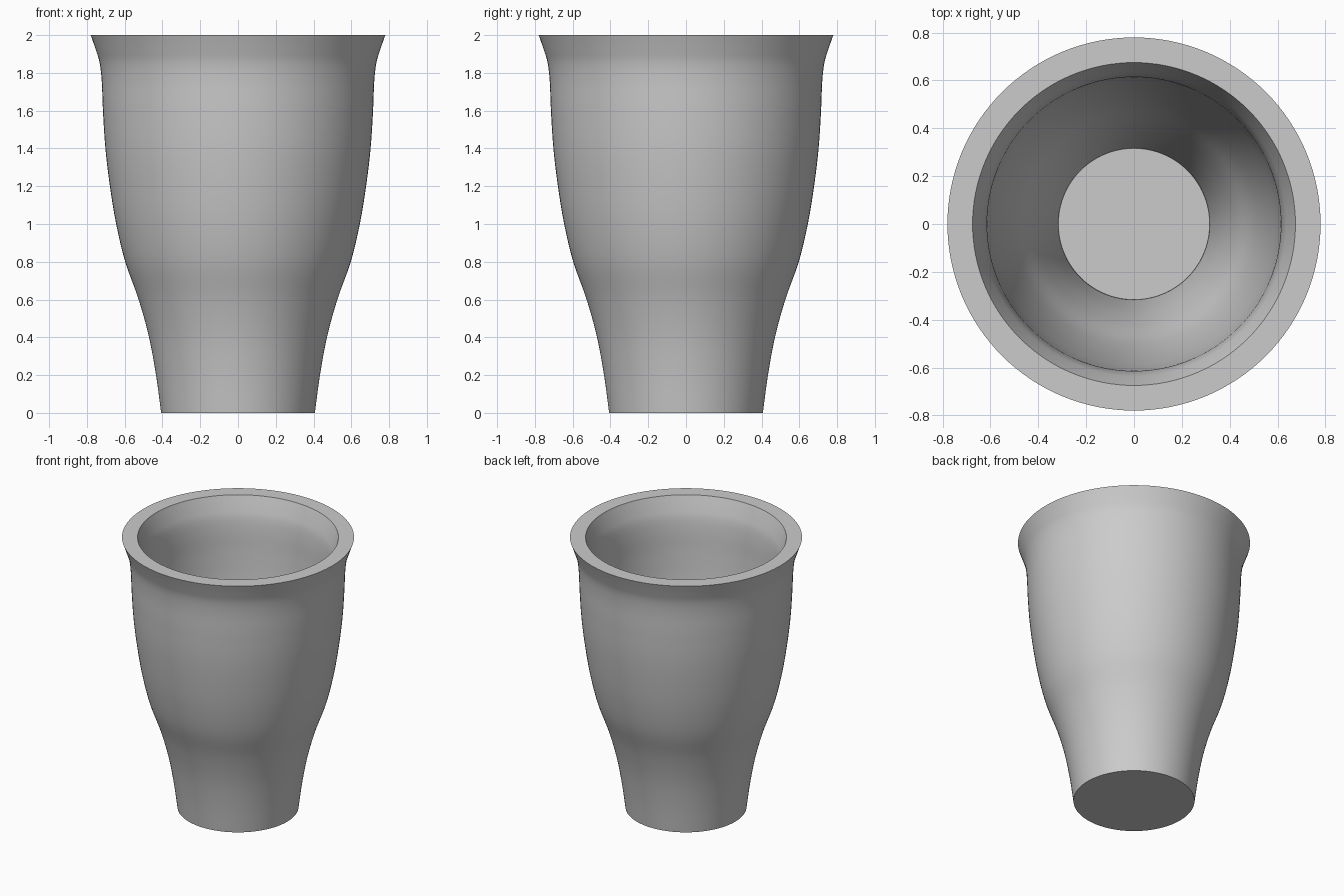
import bpy
import bmesh
import math

SEGMENTS = 128
WALL = 0.105
FLOOR = 0.1

cube = bpy.data.objects.get("Cube")
if cube:
    bpy.data.objects.remove(cube, do_unlink=True)

# Outer silhouette as (radius, height)
outer_points = [(0.407, 0), (0.434, 0.2), (0.471, 0.4), (0.526, 0.6), (0.597, 0.8),
                (0.645, 1), (0.678, 1.2), (0.702, 1.4), (0.715, 1.6), (0.721, 1.75),
                (0.732, 1.85), (0.752, 1.92), (0.78, 2)]


def smooth_profile(points, steps=5):
    """Catmull-Rom curve through the points."""
    padded = [points[0]] + points + [points[-1]]
    result = []
    for a, b, c, d in zip(padded, padded[1:], padded[2:], padded[3:]):
        for i in range(steps):
            t = i / steps
            result.append(tuple(
                q + t * (r - p) / 2 + t * t * (2 * p - 5 * q + 4 * r - s) / 2
                + t ** 3 * (3 * q - p - 3 * r + s) / 2
                for p, q, r, s in zip(a, b, c, d)))
    return result + [points[-1]]


# Closed-bottom wall: up the outside, over the rim, down the inside
outer = smooth_profile(outer_points)
inner = [(r - WALL, z) for r, z in outer if z > FLOOR + 0.01]
profile = outer + inner[::-1] + [(0.318, FLOOR)]

bm = bmesh.new()
rings = []
for r, z in profile:
    rings.append([bm.verts.new((r * math.cos(math.tau * i / SEGMENTS),
                                r * math.sin(math.tau * i / SEGMENTS), z))
                  for i in range(SEGMENTS)])
for low, high in zip(rings, rings[1:]):
    for i in range(SEGMENTS):
        j = (i + 1) % SEGMENTS
        bm.faces.new((low[i], low[j], high[j], high[i]))
bm.faces.new(rings[0][::-1])  # underside
bm.faces.new(rings[-1])       # inside floor
bmesh.ops.recalc_face_normals(bm, faces=bm.faces[:])

mesh = bpy.data.meshes.new("cup")
bm.to_mesh(mesh)
bm.free()
cup = bpy.data.objects.new("cup", mesh)
bpy.context.collection.objects.link(cup)

# Plain grey finish
grey = bpy.data.materials.new("light_grey")
grey.use_nodes = True
grey.diffuse_color = (0.6, 0.6, 0.6, 1)
grey.node_tree.nodes["Principled BSDF"].inputs["Base Color"].default_value = (0.6, 0.6, 0.6, 1)
mesh.materials.append(grey)

# Smooth walls with crisp rim and base edges
bpy.ops.object.select_all(action="DESELECT")
cup.select_set(True)
bpy.context.view_layer.objects.active = cup
bpy.ops.object.shade_smooth_by_angle(angle=math.radians(35))
